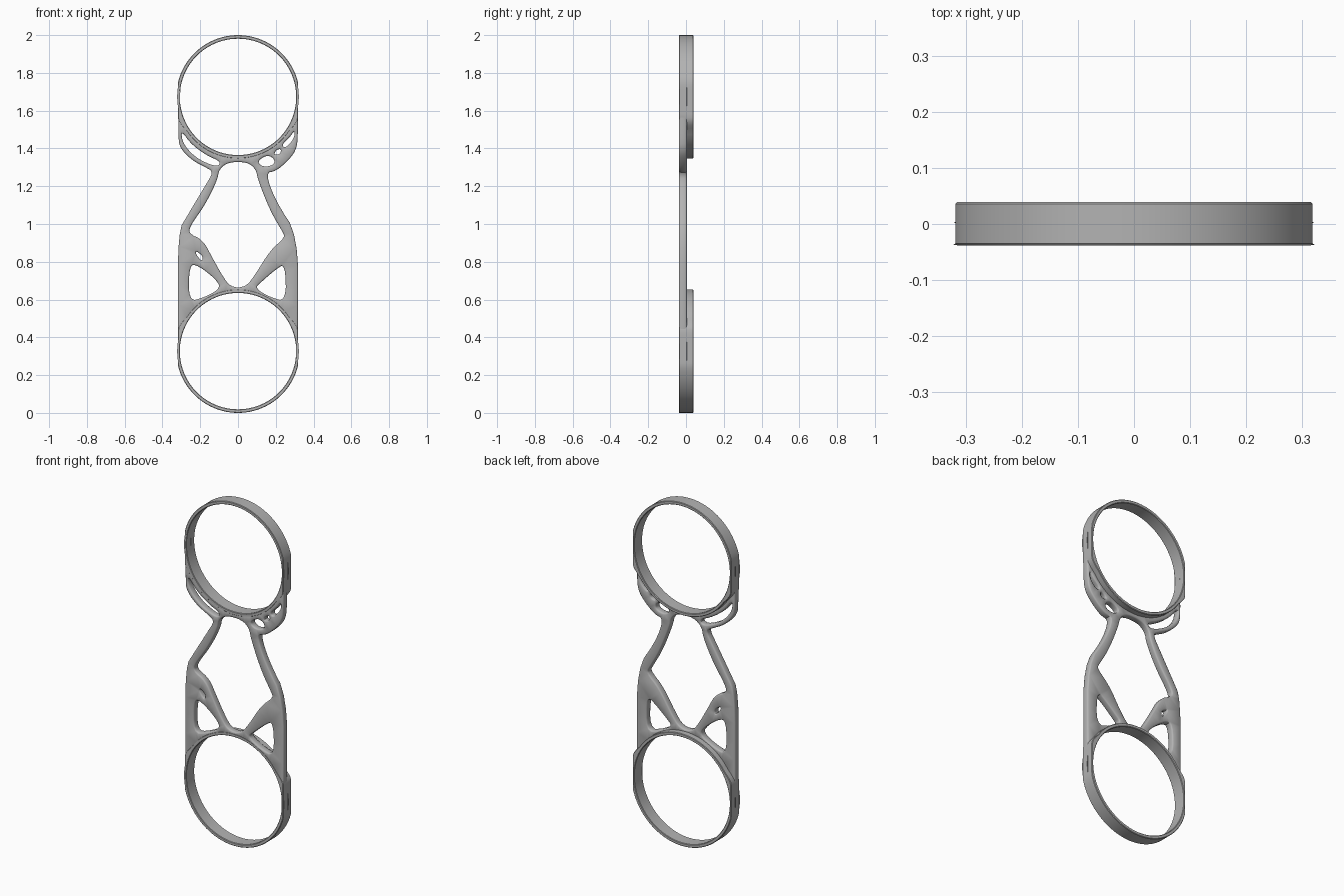
import bpy, bmesh, math
from mathutils import Vector

cube = bpy.data.objects.get("Cube")
if cube:
    bpy.data.objects.remove(cube)

grey = bpy.data.materials.new("plain grey")
grey.use_nodes = True
colour = (0.45, 0.45, 0.45, 1)
grey.diffuse_color = colour
grey.node_tree.nodes["Principled BSDF"].inputs["Base Color"].default_value = colour

HALF_WIDTH = 0.318
TOP_Z, LOW_Z = 1.673, 0.327


def arc(z, radius, start, end, steps):
    """Circular arc in x/z, flattened at the sides."""
    pts = []
    for i in range(steps):
        a = math.radians(start + (end - start) * i / steps)
        x = max(-HALF_WIDTH, min(HALF_WIDTH, radius * math.cos(a)))
        pts.append(Vector((x, z + radius * math.sin(a))))
    return pts


def rounded(points, passes=2):
    """Corner cutting turns a rough outline into an organic one."""
    pts = [Vector(p) for p in points]
    for _ in range(passes):
        cut = []
        for i, p in enumerate(pts):
            q = pts[(i + 1) % len(pts)]
            cut += [p.lerp(q, 0.25), p.lerp(q, 0.75)]
        pts = cut
    return pts


def wind(pts, ccw):
    area = sum(p.x * pts[i - 1].y - pts[i - 1].x * p.y for i, p in enumerate(pts))
    return pts if (area < 0) == ccw else pts[::-1]


def inset(pts, d):
    """Move an outline to its left, which is into the material."""
    out = []
    for i, p in enumerate(pts):
        t = (pts[(i + 1) % len(pts)] - pts[i - 1]).normalized()
        out.append(p + Vector((-t.y, t.x)) * d)
    return out


def slab(name, outer, holes, levels):
    """Solid plate with holes; levels are (y, edge inset) pairs front to back."""
    bm = bmesh.new()
    caps = [[], []]
    for pts in [wind(outer, True)] + [wind(h, False) for h in holes]:
        loops = []
        for y, d in levels:
            loops.append([bm.verts.new((p.x, y, p.y)) for p in inset(pts, d)])
        n = len(pts)
        for a, b in zip(loops, loops[1:]):
            for i in range(n):
                j = (i + 1) % n
                bm.faces.new((a[i], a[j], b[j], b[i]))
        for cap, loop in zip(caps, (loops[0], loops[-1])):
            cap += [bm.edges.get((loop[i - 1], loop[i])) for i in range(n)]
    for edges, side in zip(caps, (-1, 1)):
        bmesh.ops.triangle_fill(bm, use_beauty=True, use_dissolve=False,
                                edges=edges, normal=(0, side, 0))
    bmesh.ops.recalc_face_normals(bm, faces=bm.faces)
    mesh = bpy.data.meshes.new(name)
    bm.to_mesh(mesh)
    bm.free()
    mesh.materials.append(grey)
    obj = bpy.data.objects.new(name, mesh)
    bpy.context.collection.objects.link(obj)
    bpy.ops.object.select_all(action='DESELECT')
    obj.select_set(True)
    bpy.context.view_layer.objects.active = obj
    bpy.ops.object.shade_smooth_by_angle(angle=math.radians(40))
    return obj


# Deep rings, a little thicker where they meet the frame
def ring(name, z, toward):
    outer = []
    for p in arc(0, 1, 0, 360, 96):
        a = math.radians(360 * len(outer) / 96)
        s = toward * math.sin(a)
        r = 0.327 + (0.015 * math.sin(math.pi * s / 0.55) if 0 < s < 0.55 else 0)
        x = max(-HALF_WIDTH, min(HALF_WIDTH, r * math.cos(a)))
        outer.append(Vector((x, z + r * math.sin(a))))
    slab(name, outer, [arc(z, 0.308, 0, 360, 96)],
         [(-0.038, 0.003), (-0.035, 0), (0.036, 0), (0.039, 0.003)])


ring("upper_ring", TOP_Z, -1)
ring("lower_ring", LOW_Z, 1)

# Frame outline, with different left and right flanks
right_flank = [(-.318, 1.45), (-.302, 1.395), (-.24, 1.335), (-.17, 1.3),
               (-.13, 1.275), (-.175, 1.2), (-.265, 1.05), (-.318, .96), (-.318, .5)]
left_flank = [(.318, .5), (.318, .94), (.2, 1.12), (.145, 1.27),
              (.2, 1.28), (.26, 1.33), (.305, 1.385), (.318, 1.45)]
frame = (arc(TOP_Z, 0.323, 10, 170, 32) + right_flank
         + arc(LOW_Z, 0.323, 190, 350, 32) + left_flank)

# Openings in the frame
middle = [(.05, 1.328), (-.05, 1.328), (-.1, 1.29), (-.11, 1.23), (-.175, 1.1),
          (-.25, .995), (-.262, .95), (-.185, .915), (-.135, .82), (-.085, .73),
          (-.04, .665), (.04, .665), (.09, .73), (.17, .86), (.25, .93),
          (.235, .96), (.17, 1.07), (.105, 1.235), (.095, 1.29)]
right_window = [(-.258, .785), (-.21, .78), (-.12, .71), (-.09, .66),
                (-.18, .61), (-.262, .59)]
left_window = [(.25, .79), (.2, .76), (.12, .69), (.09, .66),
               (.17, .612), (.255, .59)]
pinhole = [(-.225, .86), (-.185, .83), (-.19, .8), (-.22, .835)]
right_slit = [(-.3, 1.495), (-.25, 1.425), (-.17, 1.365), (-.09, 1.33),
              (-.11, 1.302), (-.19, 1.332), (-.25, 1.375), (-.295, 1.435)]
left_slits = [
    [(.302, 1.5), (.297, 1.45), (.25, 1.4), (.232, 1.42), (.275, 1.46)],
    [(.228, 1.4), (.225, 1.37), (.19, 1.365), (.2, 1.39)],
    [(.1, 1.33), (.15, 1.365), (.19, 1.35), (.195, 1.315), (.135, 1.3)],
]
openings = [rounded(o) for o in
            [middle, right_window, left_window, pinhole, right_slit] + left_slits]
openings += [arc(z, 0.315, 0, 360, 96) for z in (TOP_Z, LOW_Z)]

# Thin frame at the front half of the depth, with softened edges
slab("connecting_frame", rounded(frame), openings,
     [(-0.037, 0.007), (-0.034, 0.002), (-0.029, 0), (-0.004, 0),
      (0.001, 0.002), (0.004, 0.007)])
